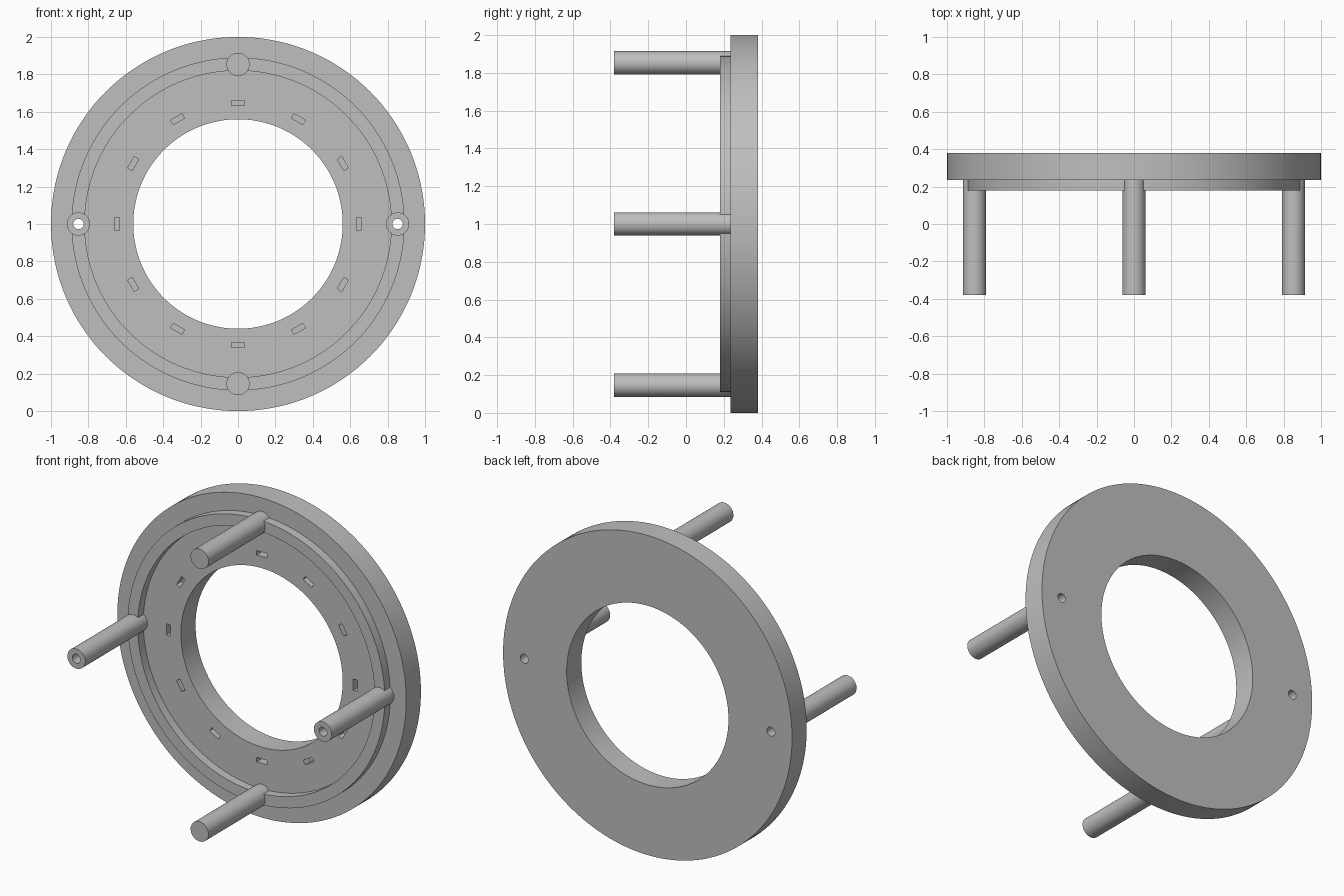
import bpy
import bmesh
from math import cos, sin, pi, radians
from mathutils import Matrix, Vector

cube = bpy.data.objects.get("Cube")
if cube:
    bpy.data.objects.remove(cube, do_unlink=True)

# Dimensions
CENTRE_Z = 1.0
FRONT, BACK, RIDGE_FRONT, POST_FRONT = 0.235, 0.38, 0.18, -0.38
OUTER, BORE = 1.0, 0.56
RIDGE_IN, RIDGE_OUT = 0.82, 0.89
POST_ORBIT, POST_R, HOLE_R = 0.853, 0.062, 0.028
SLOT_ORBIT, SLOT_DEPTH = 0.647, 0.05

grey = bpy.data.materials.new("plain_grey")
grey.use_nodes = True
colour = (0.52, 0.52, 0.52, 1)
grey.diffuse_color = colour
grey.node_tree.nodes["Principled BSDF"].inputs["Base Color"].default_value = colour


def finish(name, bm):
    bmesh.ops.recalc_face_normals(bm, faces=bm.faces)
    mesh = bpy.data.meshes.new(name)
    bm.to_mesh(mesh)
    bm.free()
    mesh.materials.append(grey)
    obj = bpy.data.objects.new(name, mesh)
    bpy.context.collection.objects.link(obj)
    return obj


def lathe(name, profile, steps=144):
    """Sweep a closed (radius, y) profile around the y axis."""
    bm = bmesh.new()
    rings = []
    for i in range(steps):
        a = 2 * pi * i / steps
        rings.append([bm.verts.new((r * cos(a), y, CENTRE_Z + r * sin(a)))
                      for r, y in profile])
    n = len(profile)
    for i in range(steps):
        a, b = rings[i], rings[(i + 1) % steps]
        for j in range(n):
            k = (j + 1) % n
            bm.faces.new((a[j], a[k], b[k], b[j]))
    return finish(name, bm)


def around(angle, orbit, y):
    return Vector((orbit * cos(angle), y, CENTRE_Z + orbit * sin(angle)))


def rod(name, angle, radius, y0, y1, sides=48):
    bm = bmesh.new()
    place = Matrix.Translation(around(angle, POST_ORBIT, (y0 + y1) / 2))
    bmesh.ops.create_cone(bm, cap_ends=True, segments=sides, radius1=radius,
                          radius2=radius, depth=y1 - y0,
                          matrix=place @ Matrix.Rotation(pi / 2, 4, "X"))
    return finish(name, bm)


def slot(name, angle):
    bm = bmesh.new()
    place = Matrix.Translation(around(angle, SLOT_ORBIT, FRONT))
    size = Matrix.Diagonal((0.028, 2 * SLOT_DEPTH, 0.07, 1))
    bmesh.ops.create_cube(bm, size=1,
                          matrix=place @ Matrix.Rotation(-angle, 4, "Y") @ size)
    return finish(name, bm)


def combine(target, tool, operation):
    mod = target.modifiers.new(operation.lower(), "BOOLEAN")
    mod.operation, mod.solver, mod.object = operation, "EXACT", tool
    bpy.context.view_layer.objects.active = target
    bpy.ops.object.modifier_apply(modifier=mod.name)
    bpy.data.objects.remove(tool, do_unlink=True)


# Flat ring with a raised ridge on its front face
body = lathe("mounting_ring", [
    (BORE, BACK), (OUTER, BACK), (OUTER, FRONT), (RIDGE_OUT, FRONT),
    (RIDGE_OUT, RIDGE_FRONT), (RIDGE_IN, RIDGE_FRONT), (RIDGE_IN, FRONT),
    (BORE, FRONT)])

# Four standing posts, rooted in the ring
for i in range(4):
    combine(body, rod("post", i * pi / 2, POST_R, POST_FRONT, FRONT + 0.03), "UNION")

# Through holes in the left and right posts
for angle in (0, pi):
    combine(body, rod("hole_cutter", angle, HOLE_R, -0.5, 0.5, 32), "DIFFERENCE")

# Twelve shallow slots around the bore
for i in range(12):
    combine(body, slot("slot_cutter", i * pi / 6), "DIFFERENCE")

# Smooth round walls, crisp edges
bpy.ops.object.select_all(action="DESELECT")
body.select_set(True)
bpy.context.view_layer.objects.active = body
bpy.ops.object.shade_smooth_by_angle(angle=radians(30))
